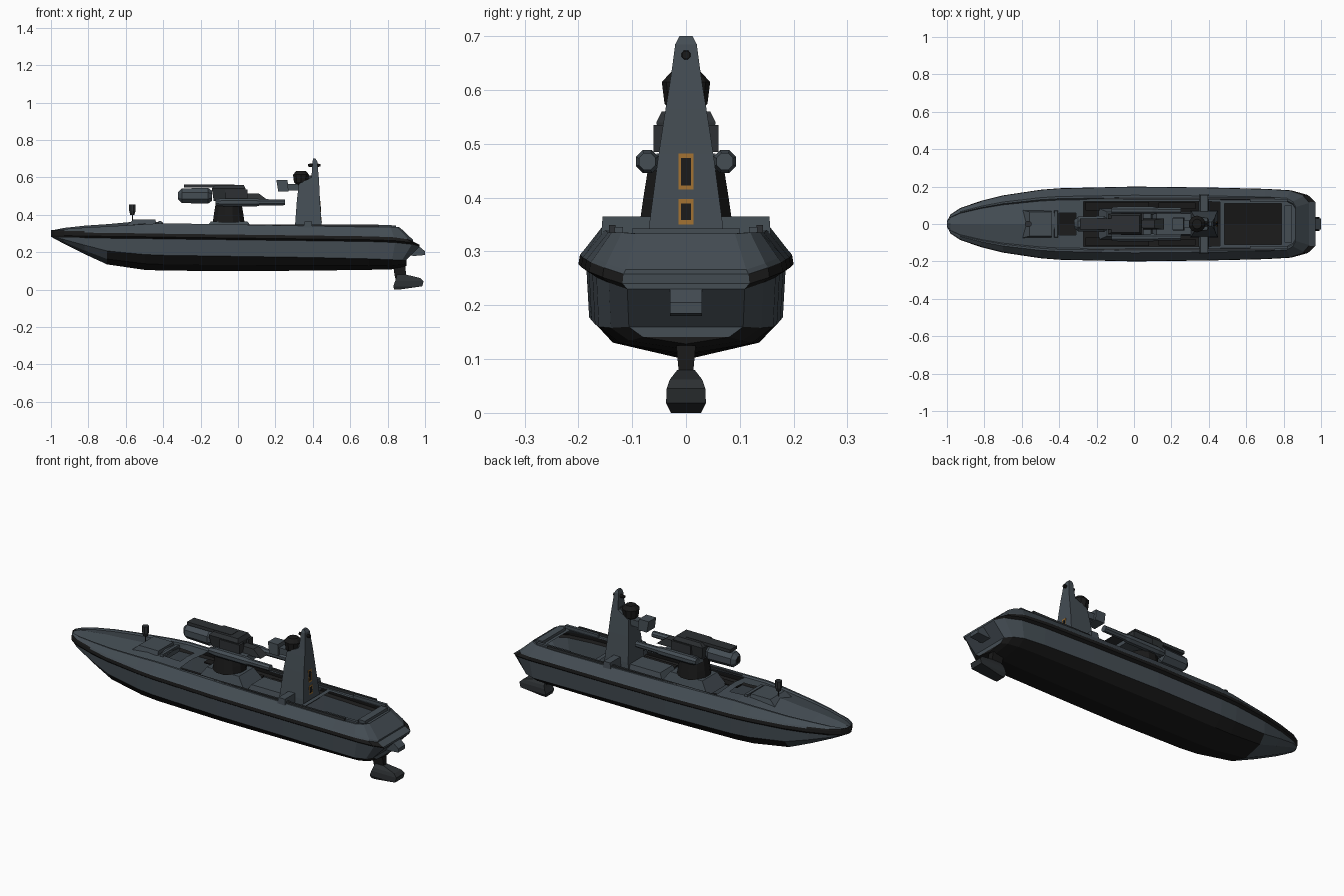
import bpy, math

if "Cube" in bpy.data.objects:
    bpy.data.objects.remove(bpy.data.objects["Cube"])

def material(name, r, g, b):
    m = bpy.data.materials.new(name)
    m.diffuse_color = (r, g, b, 1)
    m.use_nodes = True
    m.node_tree.nodes["Principled BSDF"].inputs["Base Color"].default_value = m.diffuse_color
    return m

MATS = [material("slate grey", .058, .074, .088), material("black", .010, .010, .010),
        material("dark grey", .026, .030, .033), material("orange", .35, .16, .03)]
GREY, BLACK, DARK, ORANGE = range(4)

def make(name, verts, faces, mats):
    me = bpy.data.meshes.new(name)
    me.from_pydata(verts, [], faces)
    for m in MATS:
        me.materials.append(m)
    for p, i in zip(me.polygons, mats if isinstance(mats, list) else [mats] * len(faces)):
        p.material_index = i
    ob = bpy.data.objects.new(name, me)
    bpy.context.collection.objects.link(ob)
    # consistent outward normals
    bpy.context.view_layer.objects.active = ob
    ob.select_set(True)
    bpy.ops.object.mode_set(mode='EDIT')
    bpy.ops.mesh.select_all(action='SELECT')
    bpy.ops.mesh.normals_make_consistent(inside=False)
    bpy.ops.object.mode_set(mode='OBJECT')
    ob.select_set(False)
    return ob

def tower(name, sections, mat, yc=0, floor=None):
    """Stack of rectangles: (z, x0, x1, half width)."""
    v, f = [], []
    for z, x0, x1, h in sections:
        v += [(x0, yc - h, z), (x1, yc - h, z), (x1, yc + h, z), (x0, yc + h, z)]
    for s in range(len(sections) - 1):
        for j in range(4):
            a, b = s * 4 + j, s * 4 + (j + 1) % 4
            f.append((a, b, b + 4, a + 4))
    n = len(v)
    f += [(n - 4, n - 3, n - 2, n - 1), (3, 2, 1, 0)]
    ms = [mat] * len(f)
    if floor is not None:
        ms[-1] = floor
    return make(name, v, f, ms)

def box(name, x0, x1, h, z0, z1, mat, yc=0, floor=None):
    return tower(name, [(z0, x0, x1, h), (z1, x0, x1, h)], mat, yc, floor)

def turned(name, rings, mat, axis='X', c=(0, 0, 0), n=8):
    """Lathe: rings of (position along axis, radius) about c."""
    v, f = [], []
    for t, r in rings:
        for j in range(n):
            a = math.tau * (j + .5) / n
            p, q = r * math.cos(a), r * math.sin(a)
            o = (t, p, q) if axis == 'X' else (p, q, t)
            v.append(tuple(c[k] + o[k] for k in range(3)))
    for s in range(len(rings) - 1):
        for j in range(n):
            k = (j + 1) % n
            f.append((s * n + j, s * n + k, s * n + n + k, s * n + n + j))
    f += [tuple(range(n)), tuple(range(len(v) - n, len(v)))]
    return make(name, v, f, mat)

def prism(name, profile, h, mat, yc=0):
    n = len(profile)
    v = [(x, yc - h, z) for x, z in profile] + [(x, yc + h, z) for x, z in profile]
    f = [(j, (j + 1) % n, (j + 1) % n + n, j + n) for j in range(n)]
    return make(name, v, f + [tuple(range(n)), tuple(range(n, 2 * n))], mat)

# Hull stations: x, half width, keel, chine, rail, sheer, deck centre
ST = [(-1.0, .015, .283, .287, .302, .312, .312), (-.98, .052, .272, .281, .300, .318, .320),
      (-.93, .085, .245, .268, .299, .324, .330), (-.82, .123, .190, .238, .297, .332, .342),
      (-.70, .153, .135, .207, .295, .338, .350), (-.5, .183, .106, .188, .293, .350, .368),
      (-.4, .191, .102, .184, .291, .355, .360), (0, .200, .099, .178, .286, .348, .338),
      (.4, .195, .102, .172, .281, .340, .332), (.7, .188, .106, .165, .277, .335, .328),
      (.84, .180, .109, .160, .272, .335, .328), (.93, .155, .118, .158, .262, .335, .328),
      (.97, .118, .128, .160, .250, .333, .328)]

def half(x, w, k, c, r, s, d):
    def sx(i):   # transom rake
        if x <= .8:
            return x
        return .8 + (x - .8) * (.6 if i < 3 else 1 if i < 5 else .8 if i < 7 else .38)
    yz = [(0, k), (.68, k + (c - k) * .4), (.9, c), (.925, r - .02), (1, r - .010),
          (.985, r + .008), (.95, r + .016), (.77, s), (.71, s), (.67, s - .008), (0, d)]
    return [(sx(i), w * y, z) for i, (y, z) in enumerate(yz)]

V, F, M = [], [], []
for st in ST:
    h = half(*st)
    V += h + [(x, -y, z) for x, y, z in h[9:0:-1]]
for s in range(len(ST) - 1):
    for j in range(20):
        k = (j + 1) % 20
        F.append((s * 20 + j, s * 20 + k, s * 20 + 20 + k, s * 20 + 20 + j))
        i = j if j < 10 else 19 - j
        bottom = i < 2 and ST[s][0] > -.81
        M.append(BLACK if bottom or i == 4 or (i in (3, 5) and s < 3) or i == 3 else GREY)
for s in (0, len(ST) - 1):      # bow and transom caps
    o = s * 20
    F += [(o, o + 1, o + 19), (o + 9, o + 10, o + 11)]
    M += [BLACK, GREY]
    for j in range(1, 9):
        F.append((o + j, o + j + 1, o + 19 - j, o + 20 - j))
        M.append(BLACK if s == 0 else GREY)
hull = make("hull", V, F, M)

# Cockpit, bow hatch and aft well cut into the hull
cutters = [tower("cockpit_cut", [(.305, -.27, .46, .118), (.5, -.27, .46, .125)], GREY),
           box("hatch_cut", -.40, -.31, .06, .26, .5, GREY, 0, BLACK),
           tower("well_cut", [(.21, .49, .78, .105), (.5, .475, .80, .118)], GREY, 0, BLACK)]
for c in cutters:
    m = hull.modifiers.new("cut", 'BOOLEAN')
    m.operation, m.object, m.solver = 'DIFFERENCE', c, 'EXACT'
    bpy.context.view_layer.objects.active = hull
    bpy.ops.object.modifier_apply(modifier=m.name)
    bpy.data.objects.remove(c)

# Deck fittings
box("stern_bench", .805, .845, .10, .32, .343, GREY)
prism("stern_fender", [(.90, .25), (.94, .255), (1.0, .205), (1.0, .185), (.94, .18), (.88, .19)], .03, GREY)
tower("foredeck_hatch", [(.34, -.60, -.44, .075), (.374, -.56, -.44, .065)], GREY)
tower("hatch_coaming", [(.33, -.43, -.405, .075), (.366, -.425, -.408, .07)], GREY)
turned("bow_lamp", [(.40, .012), (.42, .018), (.455, .018)], DARK, 'Z', (-.565, 0, 0))
turned("bow_lamp_post", [(.36, .003), (.41, .003)], DARK, 'Z', (-.565, 0, 0), 6)
for sy, side in ((1, "left"), (-1, "right")):
    box("side_floor_front_" + side, -.26, .08, .022, .303, .309, BLACK, sy * .095)
    box("side_floor_back_" + side, .13, .33, .018, .303, .309, BLACK, sy * .098)
    tower("mast_brace_" + side, [(.30, .345, .40, .05), (.365, .355, .395, .045)], GREY, sy * .11)
    box("deck_rail_" + side, -.25, .75, .006, .335, .349, DARK, sy * .137)
    box("aft_rail_" + side, .62, .82, .008, .328, .345, GREY, sy * .125)
tower("console", [(.30, .10, .31, .065), (.335, .12, .31, .055)], GREY)

# Weapon mount
tower("mount_base", [(.30, -.19, .10, .085), (.365, -.145, .05, .065)], GREY)
turned("mount_pedestal", [(.36, .088), (.40, .082), (.46, .072)], BLACK, 'Z', (-.05, 0, 0), 12)
tower("mount_table", [(.45, -.12, .10, .06), (.482, -.11, .09, .055)], GREY)
tower("mount_body", [(.475, -.13, .035, .045), (.54, -.14, .04, .055), (.56, -.12, .03, .045)], DARK)
turned("front_pod", [(-.32, .022), (-.30, .042), (-.16, .046), (-.14, .03)], GREY, 'X', (0, 0, .502))
turned("pod_muzzle", [(-.322, .018), (-.30, .03)], BLACK, 'X', (0, 0, .505))
box("top_cover", -.29, -.02, .03, .545, .562, DARK)
tower("breech", [(.478, .03, .16, .03), (.515, .03, .11, .022)], DARK)
for sy, side in ((1, "left"), (-1, "right")):
    turned("launch_tube_" + side, [(-.12, .018), (-.08, .023), (.10, .023), (.12, .018), (.25, .017)],
           GREY, 'X', (0, sy * .072, .467))
    box("tube_bracket_" + side, -.07, .05, .02, .485, .535, DARK, sy * .04)

# Mast with sensors
tower("mast", [(.30, .30, .45, .072), (.345, .305, .447, .069), (.48, .315, .438, .051),
               (.565, .325, .434, .038), (.60, .392, .432, .032), (.64, .396, .428, .026),
               (.685, .398, .424, .020), (.70, .402, .415, .012)], GREY)
tower("sensor_arm", [(.53, .25, .34, .022), (.565, .25, .34, .022)], GREY)
tower("sensor_head", [(.525, .215, .27, .036), (.585, .205, .265, .032)], GREY)
turned("radar_ball", [(.555, .022), (.575, .04), (.615, .045), (.635, .026)], BLACK, 'Z', (.337, 0, 0), 10)
box("radar_link", .33, .41, .015, .58, .61, DARK)
turned("mast_light", [(.63, .008), (.66, .011), (.695, .008)], BLACK, 'X', (-.255, 0, .665))

# Framed slots on the aft side of the mast
def slot(name, z0, z1, hw, off, mat):
    x = lambda z: .447 - (z - .345) * .0667
    prism(name, [(x(z0) - .003, z0), (x(z0) + off, z0), (x(z1) + off, z1), (x(z1) - .003, z1)], hw, mat)
for i, (z0, z1) in enumerate(((.415, .482), (.350, .397))):
    slot(f"slot_frame_{i}", z0, z1, .014, .001, ORANGE)
    slot(f"slot_{i}", z0 + .008, z1 - .008, .009, .002, BLACK)

# Stern drive
tower("drive_strut", [(.06, .84, .90, .012), (.125, .83, .895, .018)], BLACK)
tower("drive_pod", [(0, .835, .86, .028), (.018, .83, .985, .037), (.045, .84, .992, .036),
                    (.062, .845, .975, .03), (.08, .85, .90, .016)], DARK)
